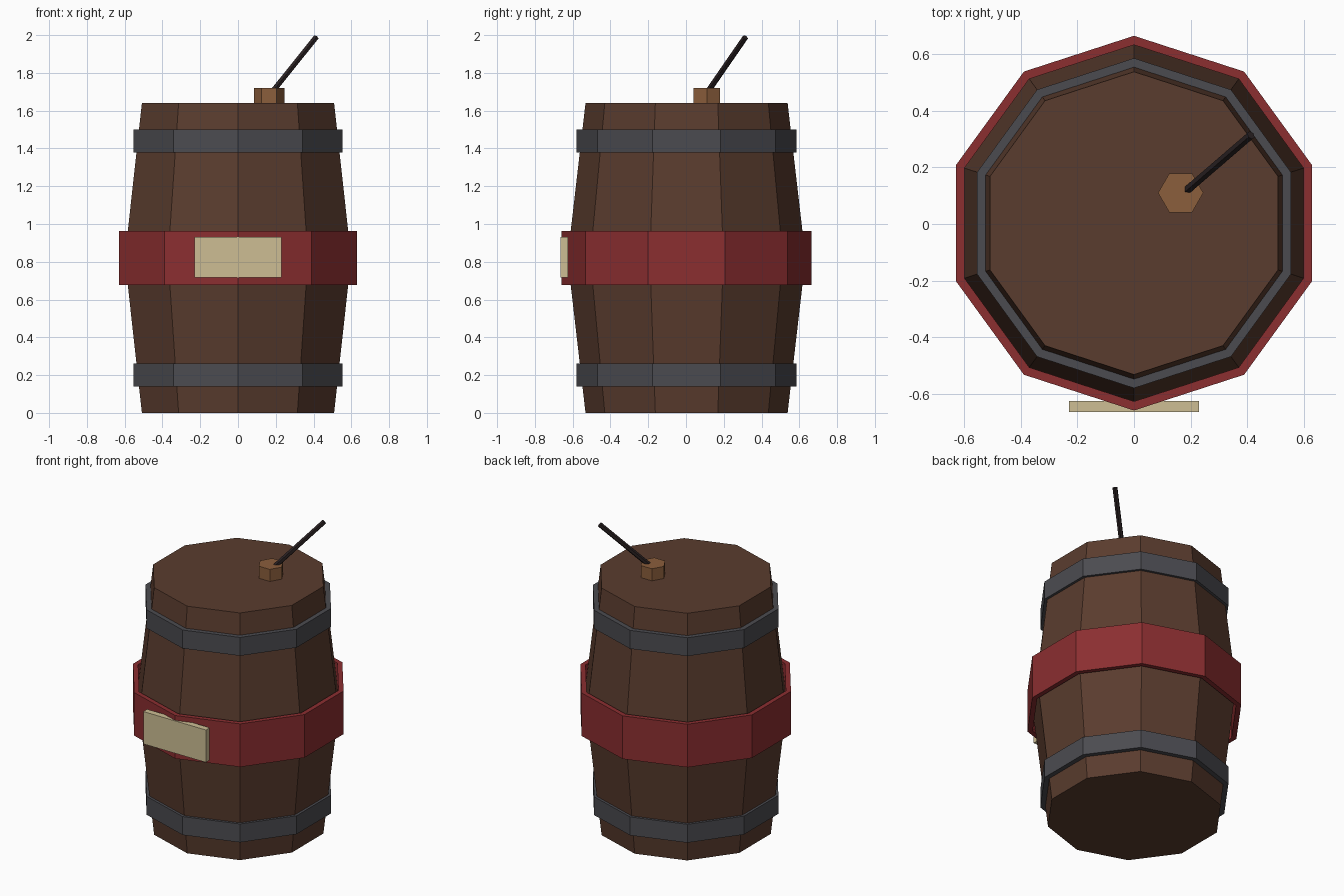
import bpy
import math
from mathutils import Vector

cube = bpy.data.objects.get("Cube")
if cube:
    bpy.data.objects.remove(cube, do_unlink=True)


def material(name, hex_code):
    rgb = [int(hex_code[i:i + 2], 16) / 255 for i in (0, 2, 4)]
    linear = [c / 12.92 if c <= 0.04045 else ((c + 0.055) / 1.055) ** 2.4 for c in rgb]
    mat = bpy.data.materials.new(name)
    mat.use_nodes = True
    mat.diffuse_color = (*linear, 1)
    mat.node_tree.nodes["Principled BSDF"].inputs["Base Color"].default_value = (*linear, 1)
    return mat


wood = material("dark brown wood", "5a3c2e")
metal = material("grey iron", "4b4b50")
red = material("red paint", "8b2e30")
cream = material("cream label", "cdbe94")
cork = material("light brown wood", "8b5e3c")
black = material("burnt black", "2a2122")

SIDES = 10
CENTRE_Y = 0.003


def lathe(name, profile, mat, closed=False):
    """Turn (radius, z) points into a ten-sided solid, or a ring if closed."""
    verts, faces = [], []
    for radius, z in profile:
        for i in range(SIDES):
            a = math.tau * i / SIDES - math.pi / 2
            verts.append((radius * math.cos(a), radius * math.sin(a) + CENTRE_Y, z))
    rows = len(profile)
    for r in range(rows if closed else rows - 1):
        low, high = r * SIDES, (r + 1) % rows * SIDES
        for i in range(SIDES):
            j = (i + 1) % SIDES
            faces.append((low + i, low + j, high + j, high + i))
    if not closed:
        faces.append(tuple(reversed(range(SIDES))))
        faces.append(tuple(range((rows - 1) * SIDES, rows * SIDES)))
    mesh = bpy.data.meshes.new(name)
    mesh.from_pydata(verts, [], faces)
    mesh.materials.append(mat)
    obj = bpy.data.objects.new(name, mesh)
    bpy.context.collection.objects.link(obj)
    return obj


def ring(name, inner, outer, bottom, top, mat):
    return lathe(name, [(outer, bottom), (outer, top), (inner, top), (inner, bottom)], mat, True)


# Bulging barrel body
lathe("barrel_body", [(0.535, 0), (0.63, 0.82), (0.535, 1.64)], wood)

# Iron hoops and painted middle band
ring("lower_hoop", 0.547, 0.583, 0.14, 0.262, metal)
ring("upper_hoop", 0.547, 0.583, 1.378, 1.5, metal)
ring("middle_band", 0.63, 0.662, 0.677, 0.963, red)

# Label plate on the front
bpy.ops.mesh.primitive_cube_add(size=1, location=(0, -0.645, 0.823))
label = bpy.context.object
label.name = "front_label"
label.scale = (0.46, 0.04, 0.215)
label.data.materials.append(cream)

# Six-sided bung on the lid
bpy.ops.mesh.primitive_cylinder_add(vertices=6, radius=0.08, depth=0.09,
                                    location=(0.165, 0.11, 1.675),
                                    rotation=(0, 0, math.pi / 6))
bung = bpy.context.object
bung.name = "bung"
bung.data.materials.append(cork)

# Slanted fuse rising from the bung
start, end = Vector((0.182, 0.115, 1.7)), Vector((0.413, 0.314, 1.988))
axis = end - start
bpy.ops.mesh.primitive_cylinder_add(vertices=6, radius=0.016, depth=axis.length,
                                    location=(start + end) / 2,
                                    rotation=axis.to_track_quat('Z', 'Y').to_euler())
fuse = bpy.context.object
fuse.name = "fuse"
fuse.data.materials.append(black)
